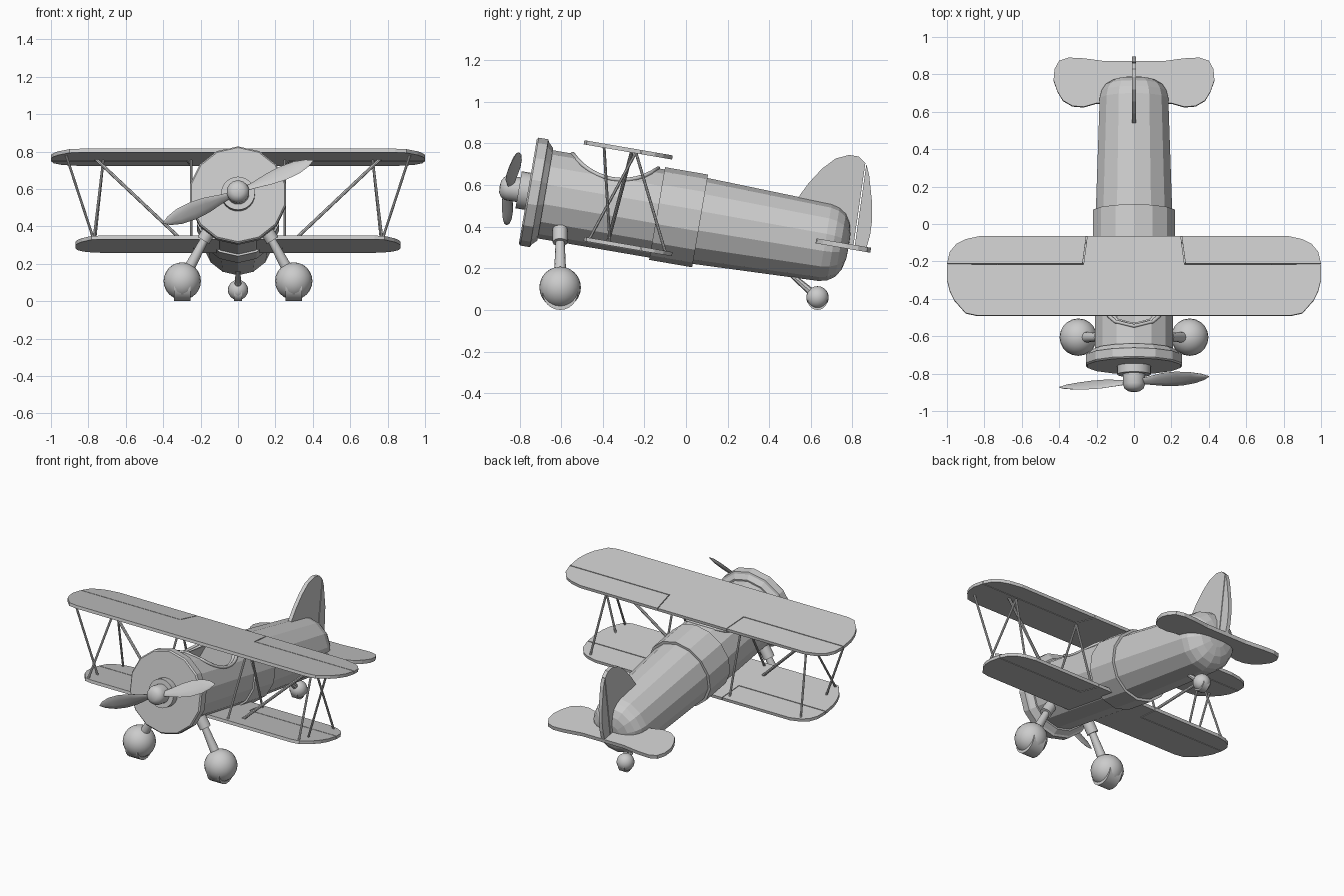
import bpy, bmesh
from math import sin, cos, pi, radians, sqrt
from mathutils import Matrix, Vector

if "Cube" in bpy.data.objects:
    bpy.data.objects.remove(bpy.data.objects["Cube"])

GREY = (0.6, 0.6, 0.6, 1)
paint = bpy.data.materials.new("plain grey")
paint.use_nodes = True
paint.diffuse_color = GREY
paint.node_tree.nodes["Principled BSDF"].inputs["Base Color"].default_value = GREY

# The aircraft sits nose-up: x = span, y = along the hull, z = up from its axis
HULL = Matrix.Translation((0, -0.76, 0.57)) @ Matrix.Rotation(radians(-9.75), 4, "X")
WORLD = Matrix.Identity(4)


def finish(name, bm, frame=HULL, smooth=False):
    bmesh.ops.remove_doubles(bm, verts=bm.verts, dist=1e-5)
    bmesh.ops.recalc_face_normals(bm, faces=bm.faces)
    mesh = bpy.data.meshes.new(name)
    bm.to_mesh(mesh)
    bm.free()
    mesh.transform(frame)
    mesh.materials.append(paint)
    ob = bpy.data.objects.new(name, mesh)
    bpy.context.collection.objects.link(ob)
    if smooth:
        bpy.ops.object.select_all(action="DESELECT")
        ob.select_set(True)
        bpy.context.view_layer.objects.active = ob
        bpy.ops.object.shade_smooth_by_angle(angle=radians(40))
    return ob


def skin(bm, rings, loop=False):
    """Join rings of points with quads; optionally join the last to the first."""
    rings = [[bm.verts.new(p) for p in ring] for ring in rings]
    pairs = list(zip(rings, rings[1:])) + ([(rings[-1], rings[0])] if loop else [])
    for a, b in pairs:
        for i in range(len(a)):
            j = (i + 1) % len(a)
            bm.faces.new((a[i], a[j], b[j], b[i]))


def lathe(name, profile, sides=14, loop=False, smooth=False):
    bm = bmesh.new()
    turn = [2 * pi * k / sides for k in range(sides)]
    skin(bm, [[(r * sin(a), y, r * cos(a)) for a in turn] for y, r in profile], loop)
    return finish(name, bm, smooth=smooth)


def plate(name, points, depth, frame=HULL):
    """Extrude a flat outline by the depth vector."""
    bm = bmesh.new()
    face = bm.faces.new([bm.verts.new(p) for p in points])
    new = bmesh.ops.extrude_face_region(bm, geom=[face], use_keep_orig=True)["geom"]
    verts = [g for g in new if isinstance(g, bmesh.types.BMVert)]
    bmesh.ops.translate(bm, verts=verts, vec=depth)
    return finish(name, bm, frame)


def rod(name, a, b, r1=0.007, r2=None, frame=HULL, sides=8):
    a, b = Vector(a), Vector(b)
    bm = bmesh.new()
    m = Matrix.Translation((a + b) / 2) @ (b - a).to_track_quat("Z", "Y").to_matrix().to_4x4()
    bmesh.ops.create_cone(bm, cap_ends=True, segments=sides, radius1=r1,
                          radius2=r1 if r2 is None else r2, depth=(b - a).length, matrix=m)
    return finish(name, bm, frame, True)


def ball(name, centre, r):
    bm = bmesh.new()
    bmesh.ops.create_uvsphere(bm, u_segments=20, v_segments=12, radius=r,
                              matrix=Matrix.Translation(centre))
    return finish(name, bm, WORLD, True)


# Hull: hollow cockpit section, cowl, middle band and rounded tail
R = 0.215
cockpit = lathe("cockpit_hull", [(0.05, R), (0.66, R), (0.66, 0.197), (0.05, 0.197)], loop=True)
lathe("cowl", [(0, 0), (0, 0.255), (0.008, 0.263), (0.055, 0.263), (0.06, 0.25),
               (0.085, 0.225), (0.085, 0)])
lathe("middle_band", [(0.63, 0), (0.63, 0.226), (0.84, 0.226), (0.84, 0)])
lathe("tail_hull", [(0.82, 0), (0.82, 0.21), (1.45, 0.188), (1.49, 0.178), (1.525, 0.155),
                    (1.55, 0.115), (1.563, 0.06), (1.565, 0)])

# Scooped cockpit opening
CY, CZ, CR = 0.39, 0.417, 0.29
cutter = rod("cockpit_cutter", (-0.5, CY, CZ), (0.5, CY, CZ), CR, sides=48)
cutter.hide_render = True
cut = cockpit.modifiers.new("opening", "BOOLEAN")
cut.object = cutter
cut.solver = "EXACT"
bpy.context.view_layer.objects.active = cockpit
bpy.ops.object.modifier_apply(modifier="opening")
bpy.data.objects.remove(cutter)

# Raised rim following the opening
curve = bpy.data.curves.new("cockpit_rim", "CURVE")
curve.dimensions = "3D"
curve.bevel_depth = 0.01
curve.bevel_resolution = 1
curve.materials.append(paint)
path = []
for side in (1, -1):
    for i in range(13):
        a = radians(-90 + side * (-46 + 92 * i / 12))
        y, z = CY + CR * cos(a), CZ + CR * sin(a)
        path.append(HULL @ Vector((side * sqrt(max(R * R - z * z, 0)) * 0.985, y, min(z, R))))
line = curve.splines.new("POLY")
line.points.add(len(path) - 1)
for point, p in zip(line.points, path):
    point.co = (*p, 1)
line.use_cyclic_u = True
rim = bpy.data.objects.new("cockpit_rim", curve)
bpy.context.collection.objects.link(rim)

# Propeller hub and two twisted blades
lathe("propeller_hub", [(-0.138, 0), (-0.135, 0.03), (-0.122, 0.05), (-0.1, 0.06),
                        (-0.045, 0.06), (-0.045, 0.09), (0.01, 0.09)], 24, smooth=True)
for name, roll in (("left_blade", 0), ("right_blade", pi)):
    bm = bmesh.new()
    rings = []
    for dist, half in ((0.04, 0.018), (0.1, 0.03), (0.18, 0.048), (0.26, 0.054),
                       (0.34, 0.046), (0.4, 0.026), (0.435, 0.003)):
        pitch = radians(48 - 50 * dist)
        ring = []
        for k in range(10):
            f = 2 * pi * k / 10
            c, t = half * cos(f), min(0.008, half * 0.4) * sin(f)
            up, back = c * cos(pitch) - t * sin(pitch), c * sin(pitch) + t * cos(pitch)
            ring.append((dist, back, up))
        rings.append(ring)
    skin(bm, rings)
    bm.transform(Matrix.Translation((0, -0.085, 0)) @ Matrix.Rotation(roll - radians(23), 4, "Y"))
    finish(name, bm, smooth=True)

# Wings: one panel per wing plus a separate aileron on each side
PANEL = [(0, 0), (0.84, 0), (0.9, 0.03), (0.96, 0.19), (0.985, 0.31), (1, 0.45), (1, 0.64),
         (0.27, 0.64), (0.25, 1), (0, 1)]
AILERON = [(0.275, 0.652), (1, 0.652), (0.985, 0.8), (0.95, 0.9), (0.9, 0.96), (0.82, 1), (0.255, 1)]


def wing(name, span, front, top, chord=0.431):
    def place(points, side):
        return [(side * x * span, front + y * chord, top) for x, y in points]
    outline = place(PANEL[1:-1], 1) + place(PANEL[1:-1], -1)[::-1]
    plate(name, outline, (0, 0, -0.02))
    for label, side in (("left", 1), ("right", -1)):
        plate(f"{name}_{label}_aileron", place(AILERON, side), (0, 0, -0.02))


wing("upper_wing", 1.0, 0.226, 0.288)
wing("lower_wing", 0.87, 0.304, -0.17)

# Tailplane
half = [(0.2, 1.425), (0.27, 1.405), (0.33, 1.41), (0.38, 1.44), (0.41, 1.49), (0.43, 1.55),
        (0.425, 1.61), (0.4, 1.655), (0.35, 1.672), (0.27, 1.668), (0.15, 1.652)]
plate("tailplane", [(x, y, 0.012) for x, y in half] + [(-x, y, 0.012) for x, y in half[::-1]],
      (0, 0, -0.024))

# Fin and rudder
fin = [(0.535, 0.535), (0.59, 0.61), (0.655, 0.68), (0.72, 0.728), (0.785, 0.745),
       (0.83, 0.737), (0.862, 0.705), (0.805, 0.31), (0.7, 0.35)]
rudder = [(0.867, 0.7), (0.88, 0.65), (0.895, 0.51), (0.893, 0.42), (0.885, 0.36),
          (0.868, 0.3), (0.81, 0.3)]
for name, shape in (("fin", fin), ("rudder", rudder)):
    plate(name, [(-0.012, y, z) for y, z in shape], (0.024, 0, 0), WORLD)

# Struts and landing gear on both sides
TOP, LOW = 0.272, -0.175
for label, s in (("left", 1), ("right", -1)):
    rod(f"{label}_outer_strut", (s * 0.92, 0.325, TOP), (s * 0.77, 0.43, LOW))
    rod(f"{label}_wing_brace", (s * 0.76, 0.46, TOP), (s * 0.3, 0.42, LOW), 0.009)
    for part, foot in (("front", 0.33), ("rear", 0.7)):
        rod(f"{label}_{part}_wing_strut", (s * 0.72, 0.48, TOP), (s * 0.77, foot, LOW))
        rod(f"{label}_{part}_cabin_strut", (s * 0.25, 0.48, TOP), (s * 0.25, foot, LOW))
    rod(f"{label}_leg_collar", (s * 0.145, -0.605, 0.39), (s * 0.185, -0.605, 0.325),
        0.036, frame=WORLD, sides=12)
    rod(f"{label}_leg", (s * 0.16, -0.605, 0.365), (s * 0.27, -0.605, 0.16), 0.02, 0.03, WORLD, 12)
    ball(f"{label}_wheel_cover", (s * 0.298, -0.605, 0.108), 0.1)
    rod(f"{label}_wheel", (s * 0.253, -0.605, 0.085), (s * 0.343, -0.605, 0.085),
        0.085, frame=WORLD, sides=24)

# Tail wheel
rod("tail_leg", (0, 0.5, 0.175), (0, 0.62, 0.07), 0.011, 0.02, WORLD)
ball("tail_wheel_cover", (0, 0.632, 0.06), 0.054)
rod("tail_wheel", (-0.022, 0.632, 0.048), (0.022, 0.632, 0.048), 0.048, frame=WORLD, sides=20)
